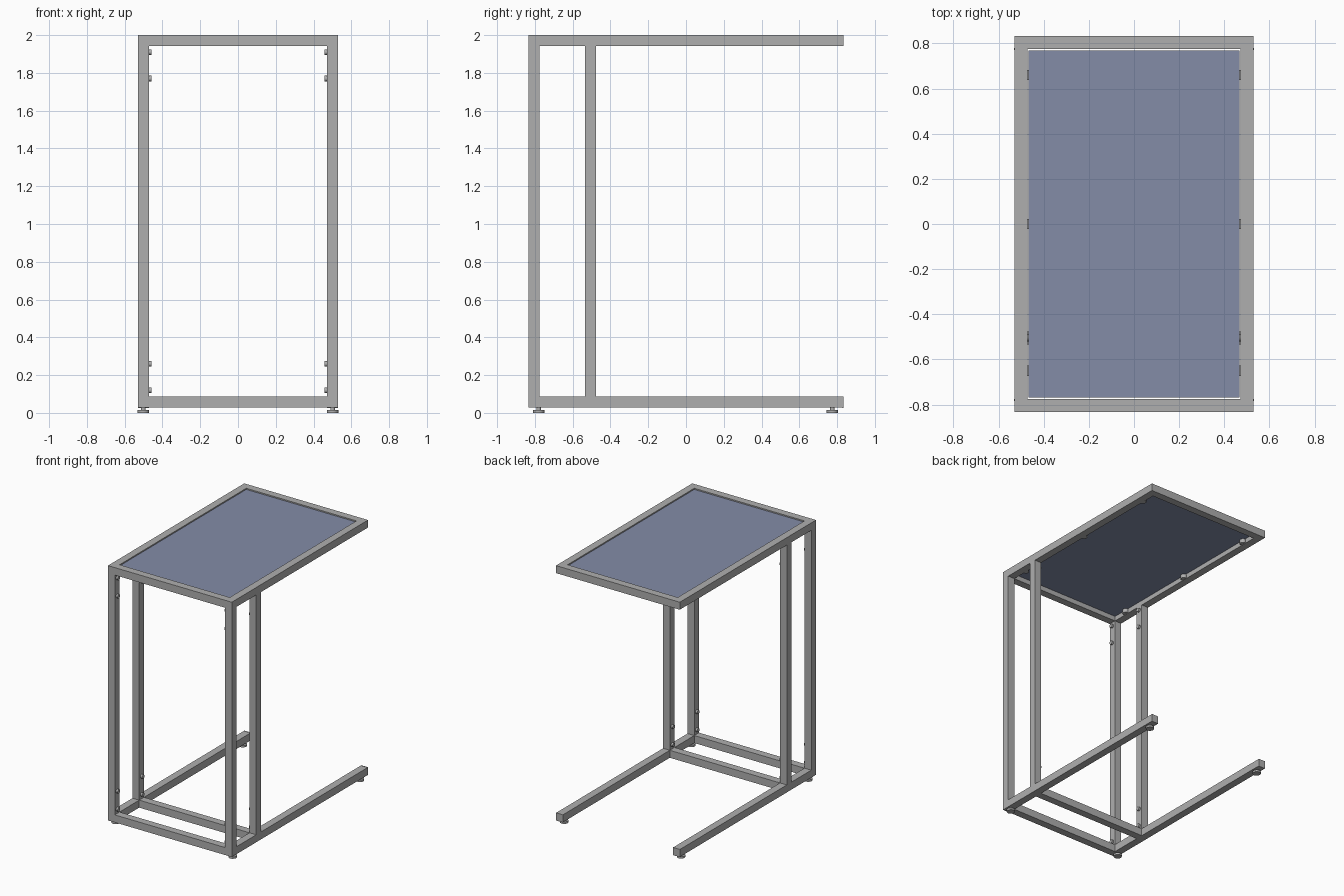
import bpy
import math

cube = bpy.data.objects.get("Cube")
if cube:
    bpy.data.objects.remove(cube, do_unlink=True)


def material(name, color):
    mat = bpy.data.materials.new(name)
    mat.use_nodes = True
    mat.diffuse_color = color
    mat.node_tree.nodes["Principled BSDF"].inputs["Base Color"].default_value = color
    return mat


STEEL = material("grey steel", (0.43, 0.43, 0.43, 1))
PANEL = material("blue grey panel", (0.23, 0.265, 0.39, 1))

W, D = 0.53, 0.833          # half width and half depth
T = 0.058                   # tube thickness
BASE, TOP = 0.028, 2.0      # underside of base, top of frame
POST_YS = (-D + T / 2, -0.505)
RAIL_X = W - T / 2


def box(name, low, high, mat=STEEL):
    center = [(a + b) / 2 for a, b in zip(low, high)]
    bpy.ops.mesh.primitive_cube_add(size=1, location=center)
    obj = bpy.context.object
    obj.name = name
    obj.scale = [b - a for a, b in zip(low, high)]
    bpy.ops.object.transform_apply(location=False, rotation=False, scale=True)
    obj.data.materials.append(mat)
    return obj


def cylinder(name, center, radius, depth, axis="Z"):
    turn = (0, math.pi / 2, 0) if axis == "X" else (0, 0, 0)
    bpy.ops.mesh.primitive_cylinder_add(vertices=20, radius=radius, depth=depth,
                                        location=center, rotation=turn)
    obj = bpy.context.object
    obj.name = name
    obj.data.materials.append(STEEL)
    bpy.ops.object.shade_smooth_by_angle()
    return obj


inner = W - T

# Crossbars of the top frame and of the base
for label, y in (("front", -D + T / 2), ("back", D - T / 2)):
    box(f"top_{label}_bar", (-inner, y - T / 2, TOP - T), (inner, y + T / 2, TOP))
for label, y in zip(("front", "rear"), POST_YS):
    box(f"base_{label}_bar", (-inner, y - T / 2, BASE), (inner, y + T / 2, BASE + T))

# Tabletop panel set into the frame
box("tabletop_panel", (-inner + 0.004, -D + T + 0.006, TOP - 0.025),
    (inner - 0.004, D - T - 0.006, TOP - 0.006), PANEL)

for side, s in (("left", 1), ("right", -1)):
    x = s * RAIL_X
    # Long side rails
    box(f"{side}_top_rail", (x - T / 2, -D, TOP - T), (x + T / 2, D, TOP))
    box(f"{side}_base_rail", (x - T / 2, -D, BASE), (x + T / 2, D - 0.008, BASE + T))
    box(f"{side}_end_cap", (x - T / 2, D - 0.008, BASE - 0.001),
        (x + T / 2, D, BASE + T + 0.001))

    # Uprights with bolt heads on their inner faces
    for label, y in zip(("front", "rear"), POST_YS):
        box(f"{side}_{label}_post", (x - T / 2, y - T / 2, BASE + T),
            (x + T / 2, y + T / 2, TOP - T))
        for z in (0.12, 0.26, 1.77, 1.91):
            cylinder(f"{side}_{label}_bolt", (s * (inner - 0.007), y, z),
                     0.015, 0.016, "X")

    # Small rests under the panel
    for y in (-0.65, 0, 0.66):
        cylinder(f"{side}_panel_rest", (s * (inner - 0.004), y, TOP - 0.04), 0.023, 0.03)

    # Levelling feet
    for y in (-0.78, 0.775):
        cylinder(f"{side}_foot_pad", (x, y, 0.0075), 0.03, 0.015)
        cylinder(f"{side}_foot_stem", (x, y, 0.021), 0.012, 0.016)
